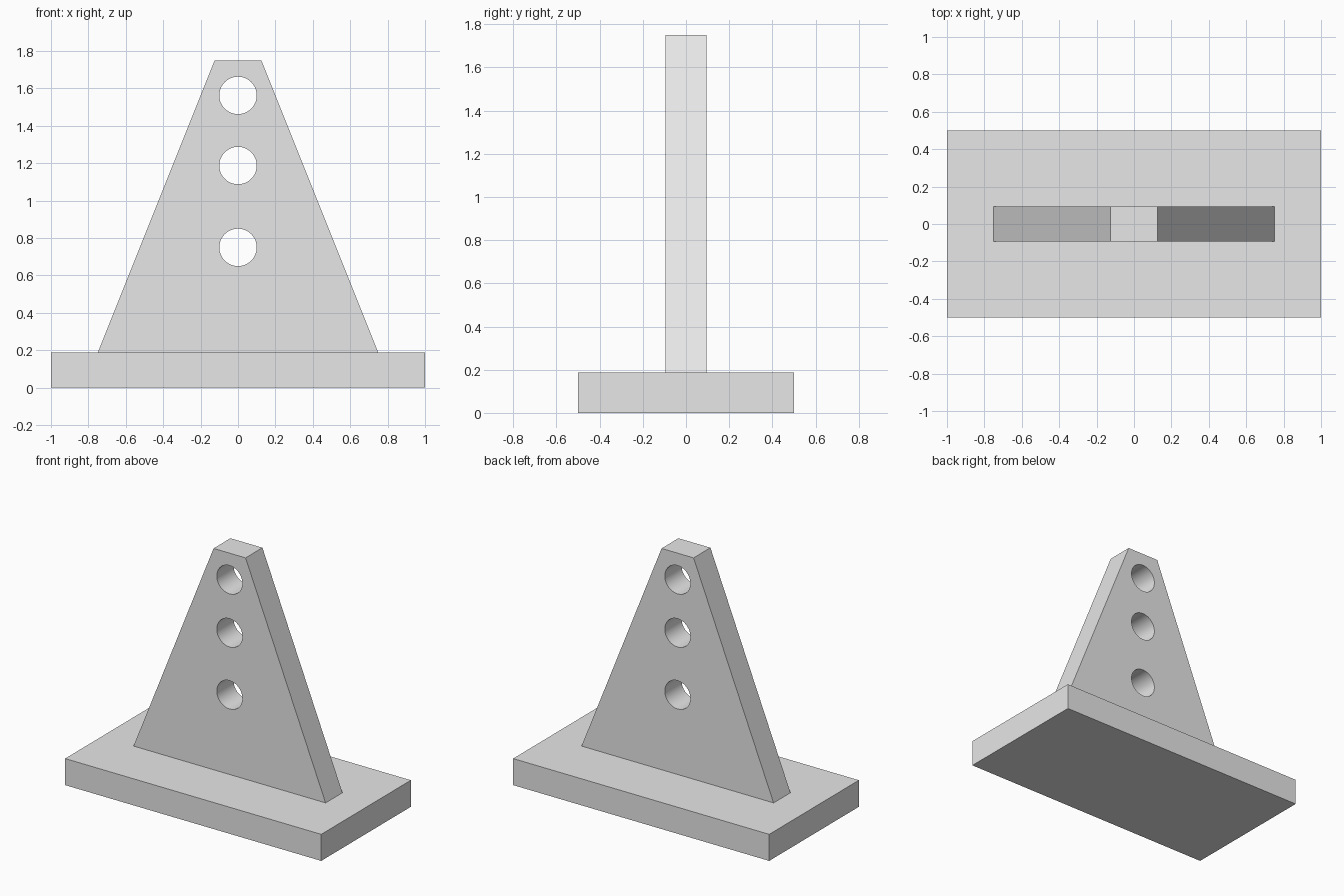
import bpy
import bmesh
from math import pi, radians

cube = bpy.data.objects.get("Cube")
if cube:
    bpy.data.objects.remove(cube, do_unlink=True)

BASE_H = 0.1875
TOP_Z = 1.75
HALF_T = 0.094
HOLE_R = 0.1
HOLE_HEIGHTS = (0.75, 1.1875, 1.5625)

grey = bpy.data.materials.new("light grey")
grey.use_nodes = True
grey.diffuse_color = (0.8, 0.8, 0.8, 1)
grey.node_tree.nodes["Principled BSDF"].inputs["Base Color"].default_value = (0.8, 0.8, 0.8, 1)


def extrude_profile(name, profile, half_depth):
    """Make a solid from an (x, z) outline, extruded along y."""
    bm = bmesh.new()
    face = bm.faces.new([bm.verts.new((x, -half_depth, z)) for x, z in profile])
    result = bmesh.ops.extrude_face_region(bm, geom=[face])
    new_verts = [g for g in result["geom"] if isinstance(g, bmesh.types.BMVert)]
    bmesh.ops.translate(bm, verts=new_verts, vec=(0, 2 * half_depth, 0))
    bmesh.ops.recalc_face_normals(bm, faces=bm.faces)
    mesh = bpy.data.meshes.new(name)
    bm.to_mesh(mesh)
    bm.free()
    mesh.materials.append(grey)
    obj = bpy.data.objects.new(name, mesh)
    bpy.context.collection.objects.link(obj)
    return obj


# Rectangular base slab
extrude_profile("base", [(-1, 0), (1, 0), (1, BASE_H), (-1, BASE_H)], 0.5)

# Tapered upright plate
upright = extrude_profile(
    "upright_plate",
    [(-0.75, BASE_H), (0.75, BASE_H), (0.125, TOP_Z), (-0.125, TOP_Z)], HALF_T)

# Three round through holes
for z in HOLE_HEIGHTS:
    bpy.ops.mesh.primitive_cylinder_add(
        vertices=64, radius=HOLE_R, depth=1, location=(0, 0, z), rotation=(pi / 2, 0, 0))
    cutter = bpy.context.object
    cutter.name = "hole_cutter"
    cutter.hide_render = True
    cutter.data.materials.append(grey)
    cut = upright.modifiers.new("hole", "BOOLEAN")
    cut.operation = "DIFFERENCE"
    cut.solver = "EXACT"
    cut.object = cutter
    bpy.context.view_layer.objects.active = upright
    bpy.ops.object.modifier_apply(modifier=cut.name)
    bpy.data.objects.remove(cutter, do_unlink=True)

# Smooth hole walls, crisp edges
bpy.ops.object.select_all(action="DESELECT")
upright.select_set(True)
bpy.context.view_layer.objects.active = upright
bpy.ops.object.shade_smooth_by_angle(angle=radians(30))
